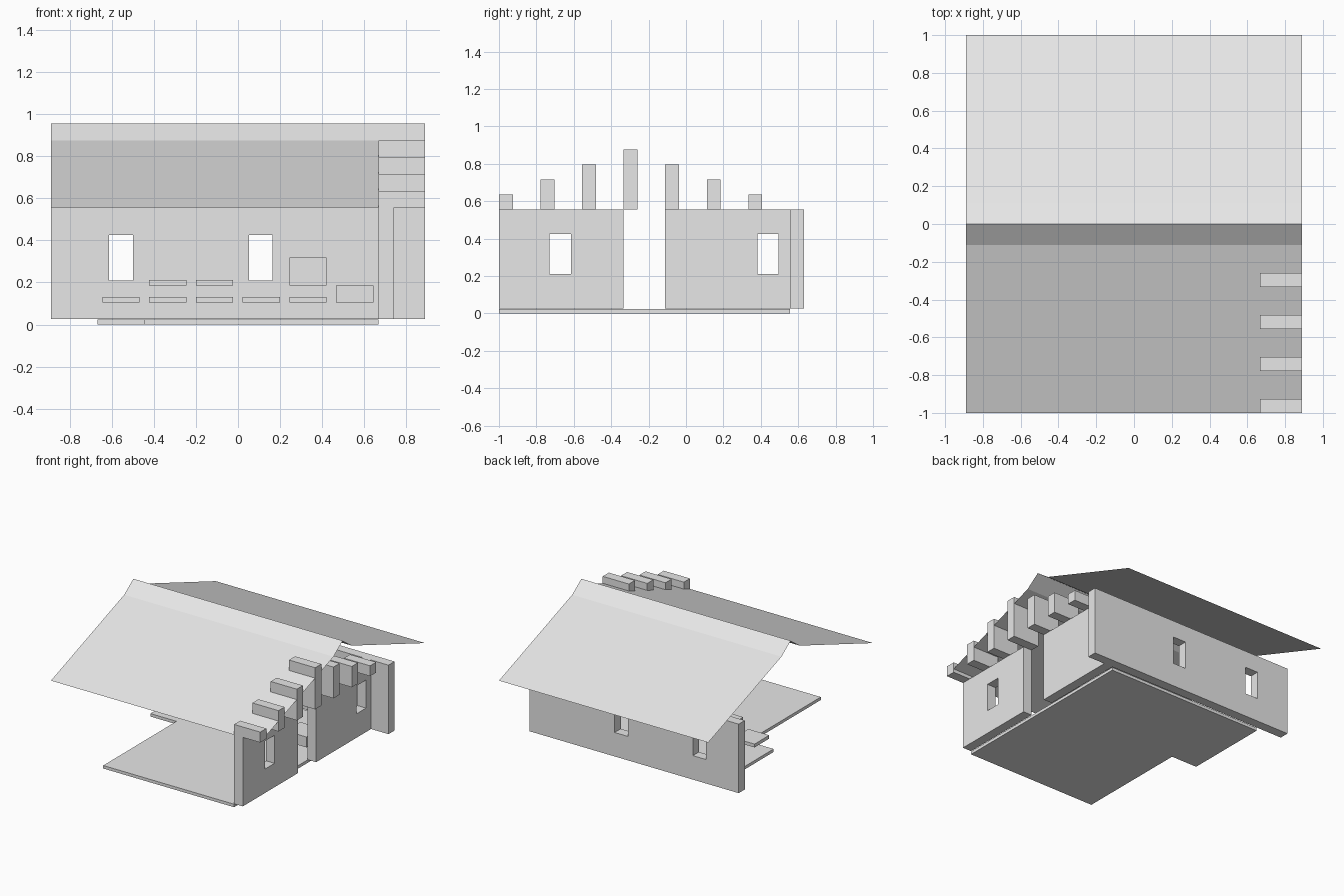
import bpy, bmesh

if "Cube" in bpy.data.objects:
    bpy.data.objects.remove(bpy.data.objects["Cube"])

plaster = bpy.data.materials.new("light_grey")
plaster.diffuse_color = (0.8, 0.8, 0.8, 1)
plaster.use_nodes = True
plaster.node_tree.nodes["Principled BSDF"].inputs["Base Color"].default_value = plaster.diffuse_color


def finish(name, bm):
    me = bpy.data.meshes.new(name)
    bm.to_mesh(me)
    bm.free()
    me.materials.append(plaster)
    ob = bpy.data.objects.new(name, me)
    bpy.context.collection.objects.link(ob)
    return ob


def extrude_faces(bm, vec):
    """Give a flat sheet of faces a thickness."""
    r = bmesh.ops.extrude_face_region(bm, geom=bm.faces[:], use_keep_orig=True)
    vs = [g for g in r["geom"] if isinstance(g, bmesh.types.BMVert)]
    bmesh.ops.translate(bm, verts=vs, vec=vec)
    bmesh.ops.recalc_face_normals(bm, faces=bm.faces[:])


def box(name, x0, x1, y0, y1, z0, z1):
    bm = bmesh.new()
    bm.faces.new([bm.verts.new(p) for p in
                  ((x0, y0, z0), (x1, y0, z0), (x1, y1, z0), (x0, y1, z0))])
    extrude_faces(bm, (0, 0, z1 - z0))
    return finish(name, bm)


WALL_Z = (0.026, 0.21, 0.425, 0.556)


def wall(name, us, place, thickness):
    """Wall along us; every odd span has a window in the middle row."""
    bm = bmesh.new()
    g = [[bm.verts.new(place(u, z)) for z in WALL_Z] for u in us]
    for i in range(len(us) - 1):
        for j in range(3):
            if i % 2 == 1 and j == 1:
                continue
            bm.faces.new((g[i][j], g[i + 1][j], g[i + 1][j + 1], g[i][j + 1]))
    extrude_faces(bm, thickness)
    return finish(name, bm)


# Floor slab with a notched front left corner
bm = bmesh.new()
bm.faces.new([bm.verts.new((x, y, 0)) for x, y in (
    (-0.445, -1), (0.667, -1), (0.667, 0.556),
    (-0.667, 0.556), (-0.667, -0.111), (-0.445, -0.111))])
extrude_faces(bm, (0, 0, 0.023))
finish("floor", bm)

# Back wall with two windows
wall("back_wall", (-0.889, -0.613, -0.5, 0.052, 0.165, 0.889),
     lambda u, z: (u, 0.556, z), (0, 0.074, 0))

# Side wall in two pieces with a door gap between
wall("side_wall_front", (-1, -0.73, -0.615, -0.333),
     lambda u, z: (0.667, u, z), (0.074, 0, 0))
wall("side_wall_back", (-0.111, 0.382, 0.495, 0.556),
     lambda u, z: (0.667, u, z), (0.074, 0, 0))

# Stepped roof blocks on the side wall
for i in range(7):
    y = -1 + i * 0.2222
    top = 0.876 - 0.08 * abs(i - 3)
    box("roof_block", 0.667, 0.889, y, y + 0.074, 0.556, top)

# Thin sheet roof with a steeper cap at the ridge
bm = bmesh.new()
profile = ((-1, 0.556), (-0.111, 0.876), (0, 0.956), (0.111, 0.876), (1, 0.556))
rows = [[bm.verts.new((x, y, z)) for x in (-0.889, 0.889)] for y, z in profile]
for a, b in zip(rows, rows[1:]):
    bm.faces.new((a[0], a[1], b[1], b[0]))
finish("roof", bm)

# Square shelf boards and boxes in a row: column, bottom, top
for col, z0, z1 in ((0, 0.105, 0.131), (1, 0.105, 0.131), (2, 0.105, 0.131),
                    (3, 0.105, 0.131), (4, 0.105, 0.131), (5, 0.105, 0.185),
                    (1, 0.185, 0.211), (2, 0.185, 0.211), (4, 0.185, 0.318)):
    x = -0.645 + col * 0.2222
    box("shelf", x, x + 0.178, -0.089, 0.089, z0, z1)
